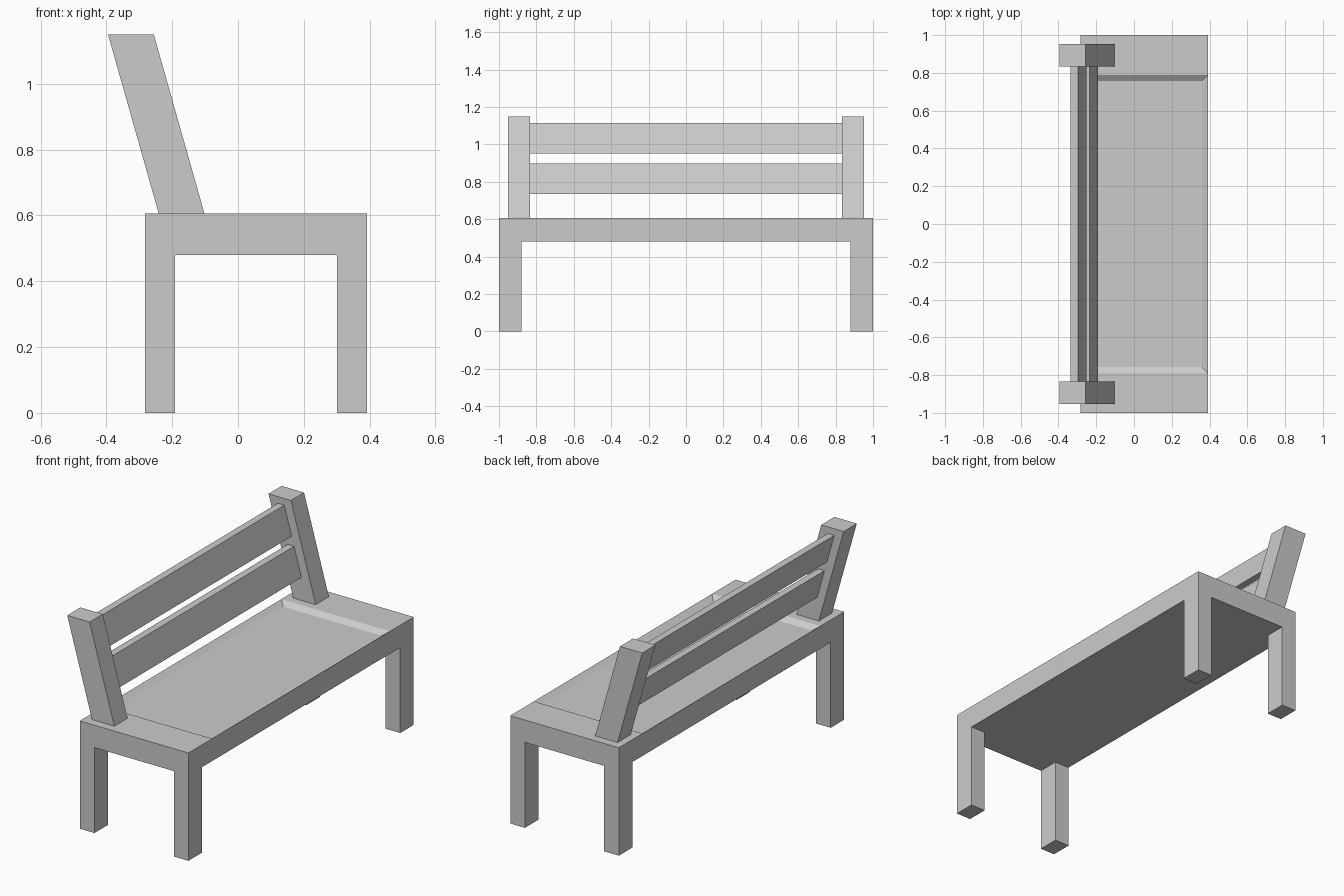
import bpy, bmesh

if "Cube" in bpy.data.objects:
    bpy.data.objects.remove(bpy.data.objects["Cube"])

X0, X1 = -0.283, 0.392      # seat depth range
SEAT_LOW, SEAT_TOP = 0.48, 0.606
LEAN = -0.283               # backrest x shift per unit of height


def finish(name, bm):
    bmesh.ops.recalc_face_normals(bm, faces=bm.faces)
    mesh = bpy.data.meshes.new(name)
    bm.to_mesh(mesh)
    bm.free()
    obj = bpy.data.objects.new(name, mesh)
    bpy.context.collection.objects.link(obj)
    return obj


def block(x0, x1, y0, y1, z0, z1, lean=0.0):
    """Box whose top is shifted along x by lean * height."""
    bm = bmesh.new()
    bmesh.ops.create_cube(bm, size=1)
    for v in bm.verts:
        x, y, z = v.co
        v.co.z = z0 + (z + 0.5) * (z1 - z0)
        v.co.x = x0 + (x + 0.5) * (x1 - x0) + lean * (v.co.z - z0)
        v.co.y = y0 + (y + 0.5) * (y1 - y0)
    return bm


# Seat slab with a shallow bevelled recess between the two end boards
bm = block(X0, X1, -1, 1, SEAT_LOW, SEAT_TOP)
for y in (-0.79, 0.79):
    bmesh.ops.bisect_plane(bm, geom=bm.verts[:] + bm.edges[:] + bm.faces[:],
                           plane_co=(0, y, 0), plane_no=(0, 1, 0))
bm.normal_update()
middle = [f for f in bm.faces
          if f.normal.z > 0.9 and abs(f.calc_center_median().y) < 0.1]
bmesh.ops.inset_individual(bm, faces=middle, thickness=0.045, depth=-0.022)
finish("seat", bm)

# Legs and leaning back posts at both ends
for side, s in (("left", -1), ("right", 1)):
    ya, yb = sorted((s * 0.88, s * 1.0))
    finish(f"rear_leg_{side}", block(X0, X0 + 0.091, ya, yb, 0, SEAT_LOW))
    finish(f"front_leg_{side}", block(X1 - 0.091, X1, ya, yb, 0, SEAT_LOW))
    ya, yb = sorted((s * 0.835, s * 0.952))
    finish(f"back_post_{side}",
           block(-0.241, -0.102, ya, yb, SEAT_TOP, 1.15, LEAN))

# Two backrest slats between the posts
for name, z in (("lower_slat", 0.735), ("upper_slat", 0.95)):
    front = -0.19 + LEAN * (z - 0.735)
    finish(name, block(front - 0.04, front, -0.835, 0.835, z, z + 0.163, LEAN))
